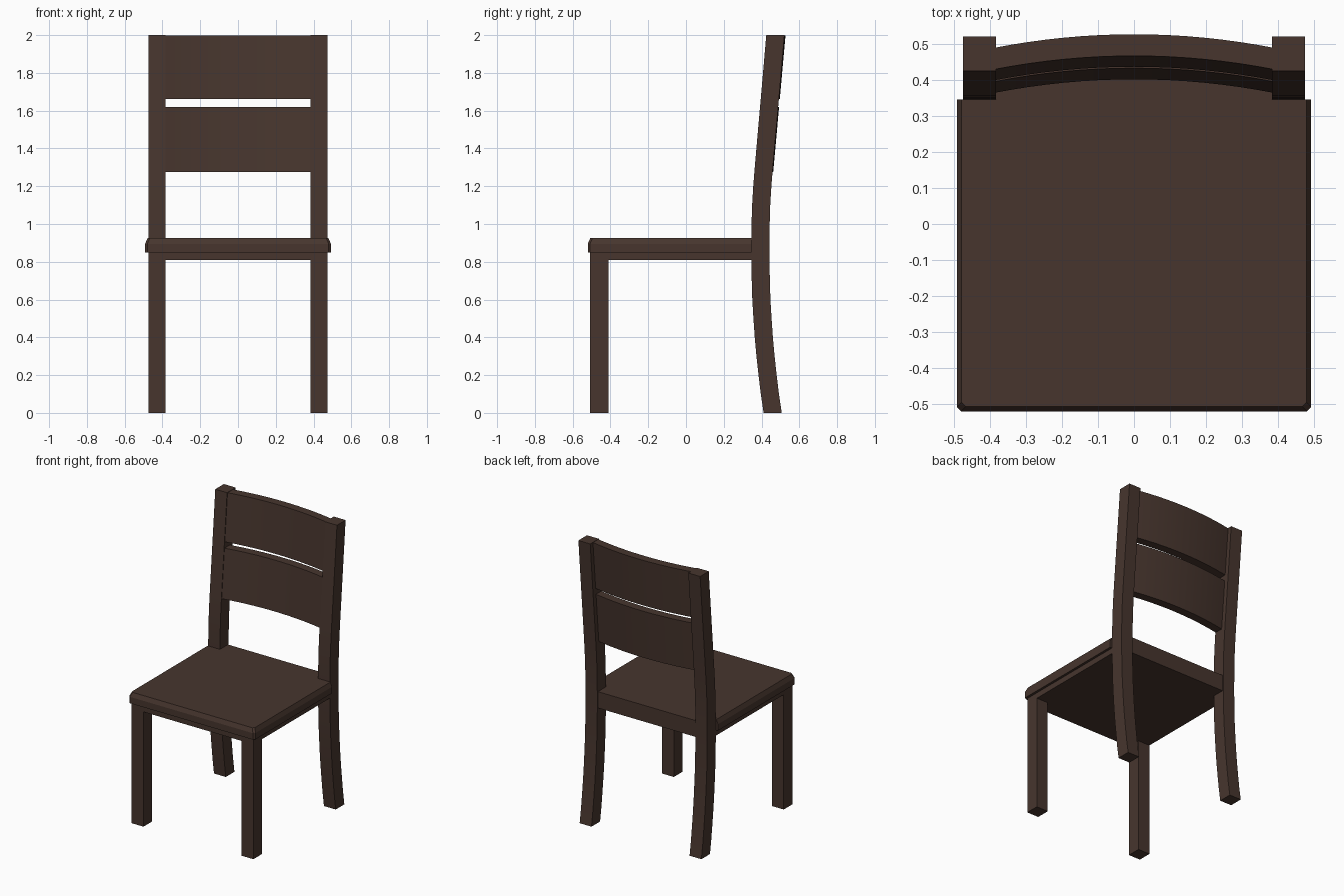
import bpy, bmesh, math

if "Cube" in bpy.data.objects:
    bpy.data.objects.remove(bpy.data.objects["Cube"])

wood = bpy.data.materials.new("dark brown wood")
wood.diffuse_color = (0.063, 0.036, 0.027, 1)
wood.use_nodes = True
wood.node_tree.nodes["Principled BSDF"].inputs["Base Color"].default_value = wood.diffuse_color


def loft(name, rings, smooth=False):
    """Join equal-sized rings of points into one closed solid."""
    bm = bmesh.new()
    vs = [[bm.verts.new(p) for p in r] for r in rings]
    n = len(rings[0])
    for a, b in zip(vs, vs[1:]):
        for i in range(n):
            j = (i + 1) % n
            bm.faces.new((a[i], a[j], b[j], b[i]))
    bm.faces.new(vs[0])
    bm.faces.new(vs[-1])
    bmesh.ops.recalc_face_normals(bm, faces=bm.faces)
    me = bpy.data.meshes.new(name)
    bm.to_mesh(me)
    bm.free()
    ob = bpy.data.objects.new(name, me)
    bpy.context.collection.objects.link(ob)
    me.materials.append(wood)
    if smooth:
        bpy.ops.object.select_all(action='DESELECT')
        ob.select_set(True)
        bpy.context.view_layer.objects.active = ob
        bpy.ops.object.shade_smooth_by_angle(angle=math.radians(30))
    return ob


def rect(x0, x1, y0, y1, z):
    return [(x0, y0, z), (x1, y0, z), (x1, y1, z), (x0, y1, z)]


X0, X1 = 0.383, 0.475      # leg inner and outer sides
BACK = 0.435               # rear of the seat between the back legs

# Front face of the curved back leg: (z, y)
leg_path = [(0, .411), (.1, .396), (.2, .384), (.3, .373), (.4, .364), (.5, .357),
            (.6, .351), (.7, .348), (.8, .346), (.9, .346), (1.0, .347), (1.1, .350),
            (1.2, .356), (1.3, .364), (1.45, .377), (1.7, .399), (2.0, .425)]

for side, s in (("right", 1), ("left", -1)):
    a, b = sorted((s * X0, s * X1))
    loft("front_leg_" + side, [rect(a, b, -.507, -.411, z) for z in (0, .82)])
    loft("back_leg_" + side, [rect(a, b, y, y + .096, z) for z, y in leg_path], True)


# Seat outline: corners cut at the front, notched around the back legs
def seat_ring(z, d):
    half = [(.48 - d, -.52 + d), (.492 - d, -.508 + d), (.492 - d, .346), (.384, .346), (.384, BACK)]
    return [(x, y, z) for x, y in half] + [(-x, y, z) for x, y in reversed(half)]


loft("seat", [seat_ring(.85, 0), seat_ring(.895, 0), seat_ring(.925, .013)])

# Apron under the seat
apron = [(X1, -.507), (X1, .346), (.384, .346), (.384, BACK)]
apron += [(-x, y) for x, y in reversed(apron)]
loft("apron", [[(x, y, z) for x, y in apron] for z in (.81, .85)])


# Back slats: bowed in plan and leaning with the back legs
def slat(name, z0, z1):
    rings = []
    for i in range(17):
        x = -.39 + .78 * i / 16
        bow = .037 * (1 - (x / .385) ** 2)
        r = []
        for z, t in ((z0, 0), (z0, .06), (z1, .06), (z1, 0)):
            r.append((x, .430 + (z - 2) * .09 + bow + t, z))
        rings.append(r)
    loft(name, rings, True)


slat("lower_slat", 1.275, 1.62)
slat("upper_slat", 1.663, 1.998)
